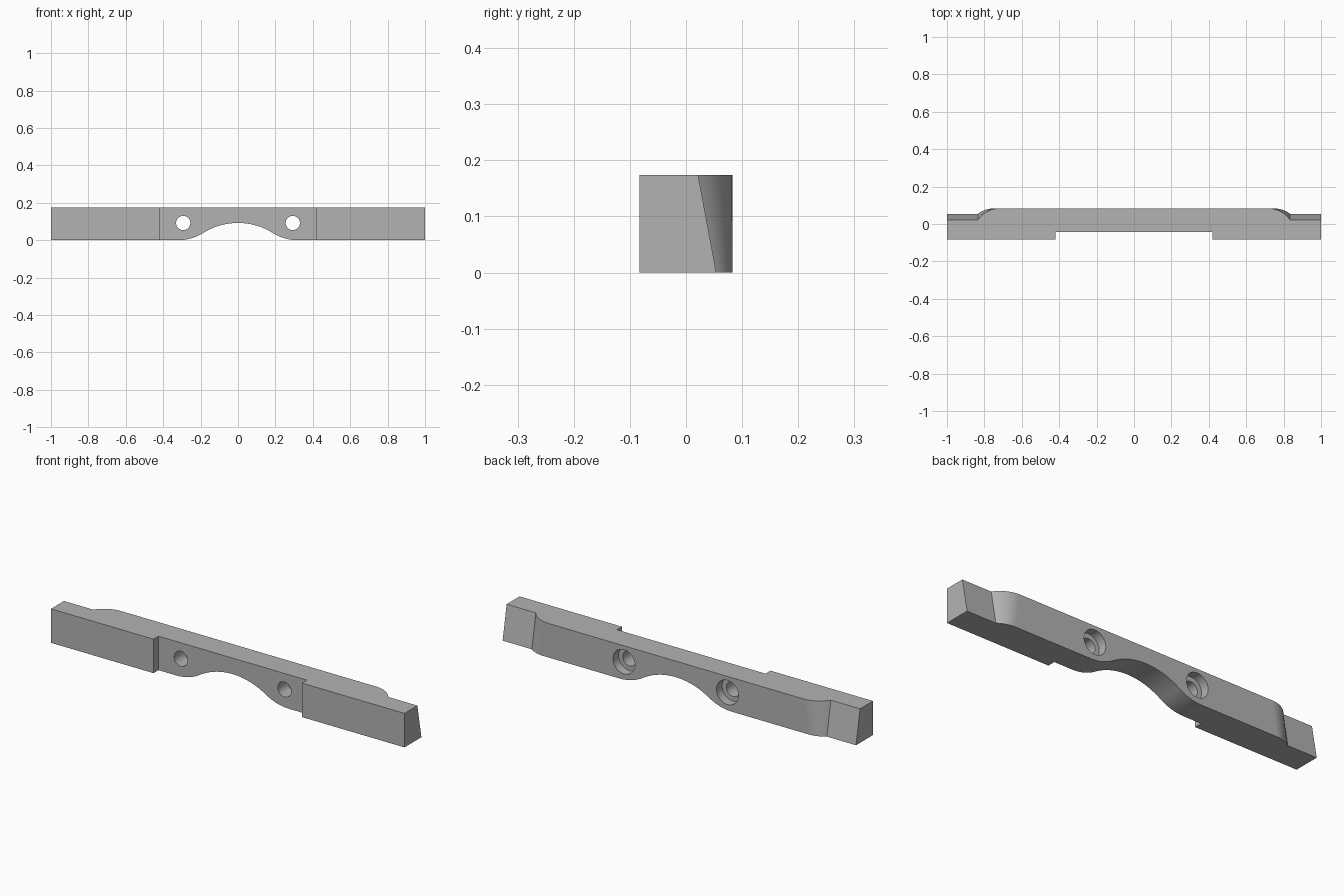
import bpy, bmesh
from math import sin, cos, acos, pi
from mathutils import Matrix, Vector

cube = bpy.data.objects.get("Cube")
if cube:
    bpy.data.objects.remove(cube, do_unlink=True)

HEIGHT, BACK, FRONT, RECESS = 0.174, 0.083, -0.083, -0.043
RECESS_X, STEP_X, ROUND = 0.42, 0.835, 0.139
HOLE_X, HOLE_Z = 0.293, 0.092

grey = bpy.data.materials.new("plain_grey")
grey.use_nodes = True
colour = (0.45, 0.45, 0.45, 1)
grey.diffuse_color = colour
grey.node_tree.nodes["Principled BSDF"].inputs["Base Color"].default_value = colour


def make_object(name, bm):
    bmesh.ops.recalc_face_normals(bm, faces=bm.faces)
    mesh = bpy.data.meshes.new(name)
    bm.to_mesh(mesh)
    bm.free()
    mesh.materials.append(grey)
    obj = bpy.data.objects.new(name, mesh)
    bpy.context.collection.objects.link(obj)
    return obj


def loft(name, lower, upper):
    """Close the solid between two outlines with matching points."""
    bm = bmesh.new()
    a = [bm.verts.new(p) for p in lower]
    b = [bm.verts.new(p) for p in upper]
    bm.faces.new(a)
    bm.faces.new(b)
    for i in range(len(a)):
        j = (i + 1) % len(a)
        bm.faces.new((a[i], a[j], b[j], b[i]))
    return make_object(name, bm)


def mirrored(half):
    """Extend a right-hand outline with its reflection."""
    return half + [(-x, y) for x, y in reversed(half)]


def bar_outline(end_y, z):
    # Plan of the bar: recessed front, stepped ends and rounded back shoulders
    half = [(RECESS_X, RECESS), (RECESS_X, FRONT), (1, FRONT), (1, end_y)]
    sweep = acos(1 - (BACK - end_y) / ROUND)
    start = STEP_X - ROUND * sin(sweep)
    steps = 14
    for i in range(steps, -1, -1):
        t = sweep * i / steps
        half.append((start + ROUND * sin(t), BACK - ROUND * (1 - cos(t))))
    return [(x, y, z) for x, y in mirrored(half)]


# Main bar, with the back of both ends leaning forward
bar = loft("handle_bar", bar_outline(0.054, 0), bar_outline(0.0215, HEIGHT))

# Arch under the middle: crest arc flowing into two foot arcs
crest, foot, rise = 0.35, 0.25, 0.092
sweep = acos(1 - rise / (crest + foot))
width = (crest + foot) * sin(sweep)
half = []
for i in range(17):
    t = sweep * i / 16
    half.append((width - foot * sin(t), foot * (1 - cos(t))))
for i in range(15, 0, -1):
    t = sweep * i / 16
    half.append((crest * sin(t), rise - crest * (1 - cos(t))))
profile = [(width, -0.1)] + half + [(0, rise)]
profile += [(-x, z) for x, z in reversed(half)] + [(-width, -0.1)]
cutters = [loft("arch_cutter", [(x, -0.2, z) for x, z in profile],
                [(x, 0.2, z) for x, z in profile])]


def drill(name, x, radius, y0, y1):
    bm = bmesh.new()
    place = Matrix.Translation(Vector((x, (y0 + y1) / 2, HOLE_Z))) @ Matrix.Rotation(pi / 2, 4, 'X')
    bmesh.ops.create_cone(bm, cap_ends=True, segments=48, radius1=radius,
                          radius2=radius, depth=y1 - y0, matrix=place)
    return make_object(name, bm)


# Screw holes with counterbores in the back
for side in (-1, 1):
    cutters.append(drill("screw_hole_cutter", side * HOLE_X, 0.038, -0.2, 0.2))
    cutters.append(drill("counterbore_cutter", side * HOLE_X, 0.062, 0.038, 0.2))

bpy.ops.object.select_all(action='DESELECT')
bar.select_set(True)
bpy.context.view_layer.objects.active = bar
for cutter in cutters:
    cutter.hide_render = True
    mod = bar.modifiers.new("cut", 'BOOLEAN')
    mod.operation, mod.solver, mod.object = 'DIFFERENCE', 'EXACT', cutter
    bpy.ops.object.modifier_apply(modifier=mod.name)
    bpy.data.objects.remove(cutter, do_unlink=True)

# Smooth curves, crisp edges
bpy.ops.object.shade_smooth_by_angle(angle=pi / 6)
normals = bar.modifiers.new("weighted_normals", 'WEIGHTED_NORMAL')
normals.keep_sharp = True
